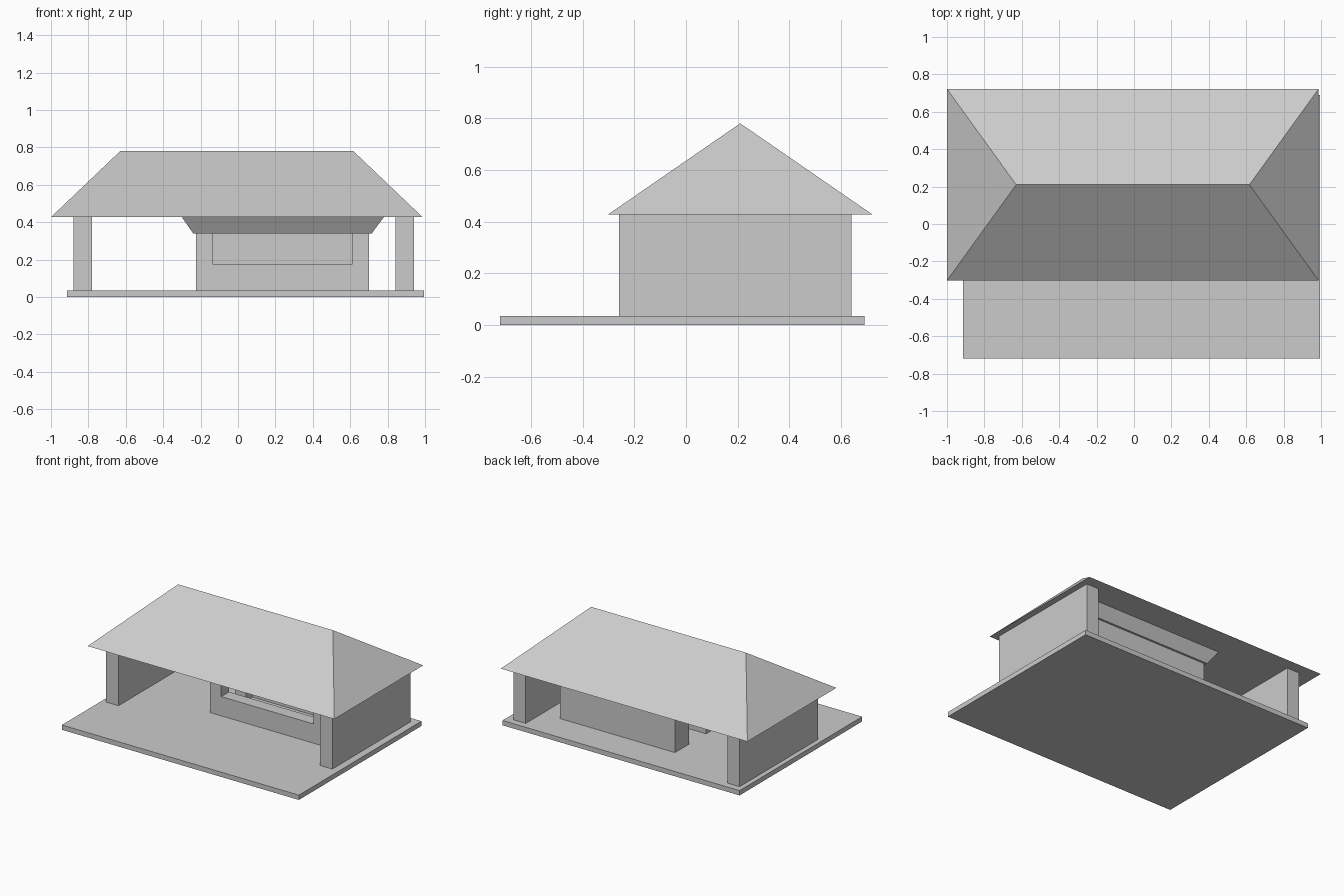
import bpy

default = bpy.data.objects.get("Cube")
if default:
    bpy.data.objects.remove(default, do_unlink=True)

grey = bpy.data.materials.new("plain grey")
grey.use_nodes = True
grey.diffuse_color = (0.6, 0.6, 0.6, 1)
grey.node_tree.nodes["Principled BSDF"].inputs["Base Color"].default_value = grey.diffuse_color


def tapered_block(name, bottom, top, z0, z1):
    """Solid between two rectangles (x0, x1, y0, y1) at heights z0 and z1."""
    verts = []
    for (x0, x1, y0, y1), z in ((bottom, z0), (top, z1)):
        verts += [(x0, y0, z), (x1, y0, z), (x1, y1, z), (x0, y1, z)]
    faces = [(3, 2, 1, 0), (4, 5, 6, 7)]
    faces += [(i, (i + 1) % 4, (i + 1) % 4 + 4, i + 4) for i in range(4)]
    mesh = bpy.data.meshes.new(name)
    mesh.from_pydata(verts, [], faces)
    mesh.materials.append(grey)
    obj = bpy.data.objects.new(name, mesh)
    bpy.context.collection.objects.link(obj)
    return obj


def block(name, x0, x1, y0, y1, z0, z1):
    return tapered_block(name, (x0, x1, y0, y1), (x0, x1, y0, y1), z0, z1)


def cut(target, cutter):
    """Subtract one block from another and hide the cutter."""
    mod = target.modifiers.new("opening", "BOOLEAN")
    mod.operation = "DIFFERENCE"
    mod.solver = "EXACT"
    mod.object = cutter
    cutter.hide_render = True
    cutter.hide_viewport = True
    cutter.display_type = "WIRE"


floor, ceiling, eave = 0.035, 0.34, 0.427

# Ground slab and the two long side walls
block("ground_slab", -0.915, 0.995, -0.72, 0.69, 0, floor)
for name, x in (("right_wall", -0.88), ("left_wall", 0.843)):
    block(name, x, x + 0.099, -0.26, 0.64, floor, eave)

# Inner room: thick walls, wide front hatch and a side doorway
x0, x1, y0, y1, thick = -0.225, 0.70, 0.0, 0.448, 0.09
room = block("inner_room", x0, x1, y0, y1, floor, ceiling)
cut(room, block("room_cutter", x0 + thick, x1 - thick, y0 + thick, y1 - thick, 0, 0.5))
cut(room, block("hatch_cutter", x0 + thick, x1 - thick, -0.1, y0 + thick + 0.02, 0.175, 0.5))
cut(room, block("door_cutter", x0 - 0.1, x0 + thick + 0.02, y0 + thick, 0.287, 0, 0.5))

# Flared cap between the room and the roof
tapered_block("room_cap", (x0 - 0.015, x1 + 0.015, y0 - 0.015, y1 + 0.015),
              (-0.30, 0.78, -0.07, 0.51), ceiling, eave)

# Hipped roof: the top rectangle closes to a ridge
roof = tapered_block("hip_roof", (-1.0, 0.987, -0.302, 0.722),
                     (-0.63, 0.617, 0.21, 0.21), eave, 0.78)
import bmesh
bm = bmesh.new()
bm.from_mesh(roof.data)
bmesh.ops.remove_doubles(bm, verts=bm.verts, dist=0.001)
bm.to_mesh(roof.data)
bm.free()
